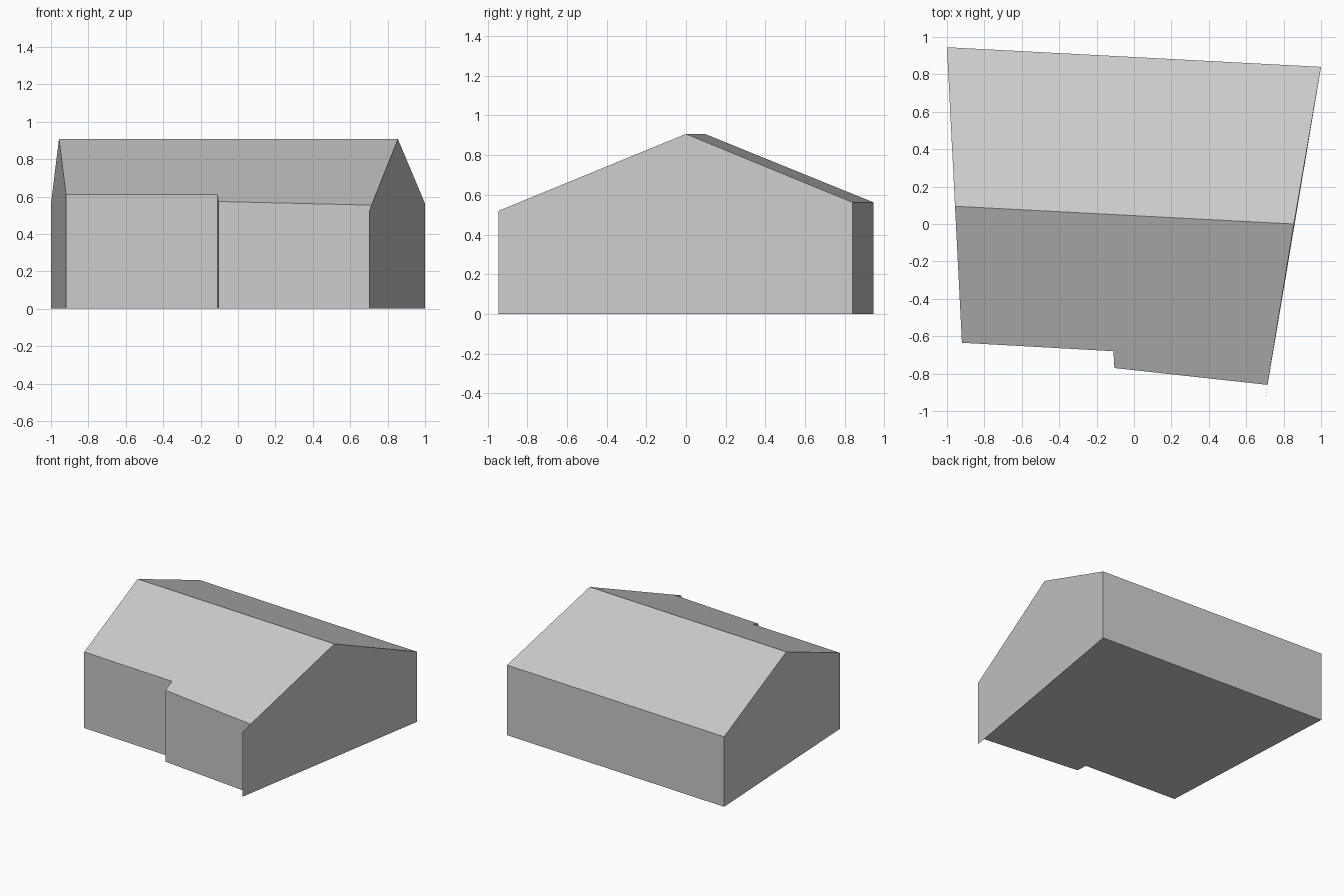
import bpy
import bmesh

cube = bpy.data.objects.get("Cube")
if cube:
    bpy.data.objects.remove(cube, do_unlink=True)

# One plain grey for the whole building
grey = bpy.data.materials.new("plain_grey")
grey.use_nodes = True
colour = (0.6, 0.6, 0.6, 1)
grey.diffuse_color = colour
grey.node_tree.nodes["Principled BSDF"].inputs["Base Color"].default_value = colour

RIDGE_Z, PITCH = 0.907, 0.407
ridge_left, ridge_right = (-0.957, 0.095), (0.855, 0.0)


def roof_height(p):
    """Height of the pitched roof above a plan point."""
    t = (p[0] - ridge_left[0]) / (ridge_right[0] - ridge_left[0])
    ridge_y = ridge_left[1] + t * (ridge_right[1] - ridge_left[1])
    return RIDGE_Z - PITCH * abs(p[1] - ridge_y)


def low(p):
    return (p[0], p[1], 0)


def high(p):
    return (p[0], p[1], roof_height(p))


def make_part(name, *polygons):
    bm = bmesh.new()
    for polygon in polygons:
        bm.faces.new([bm.verts.new(co) for co in polygon])
    bmesh.ops.remove_doubles(bm, verts=bm.verts, dist=0.0001)
    mesh = bpy.data.meshes.new(name)
    bm.to_mesh(mesh)
    bm.free()
    mesh.materials.append(grey)
    obj = bpy.data.objects.new(name, mesh)
    bpy.context.collection.objects.link(obj)
    return obj


def wall(a, b):
    return [low(a), low(b), high(b), high(a)]


# Plan corners, with a step in the front wall
back_left, back_right = (-1.0, 0.945), (1.0, 0.84)
front_left, step_in = (-0.92, -0.635), (-0.11, -0.68)
step_out, front_right = (-0.105, -0.77), (0.714, -0.86)
fin_end = (0.70, -0.945)

# Walls
make_part("front_wall", wall(front_left, step_in), wall(step_in, step_out),
          wall(step_out, front_right))
make_part("back_wall", wall(back_right, back_left))
make_part("left_gable_wall", [low(back_left), low(front_left), high(front_left),
                              high(ridge_left), high(back_left)])
# This gable runs on past the front wall as a short fin
make_part("right_gable_wall", [low(fin_end), low(back_right), high(back_right),
                               high(ridge_right), high(fin_end)])

# Roof slopes
front_edge = [front_left, step_in, step_out, front_right]
make_part("roof",
          [high(p) for p in front_edge + [ridge_right, ridge_left]],
          [high(p) for p in (ridge_left, ridge_right, back_right, back_left)])

# Floor, facing down
make_part("floor", [low(p) for p in reversed(front_edge + [back_right, back_left])])
